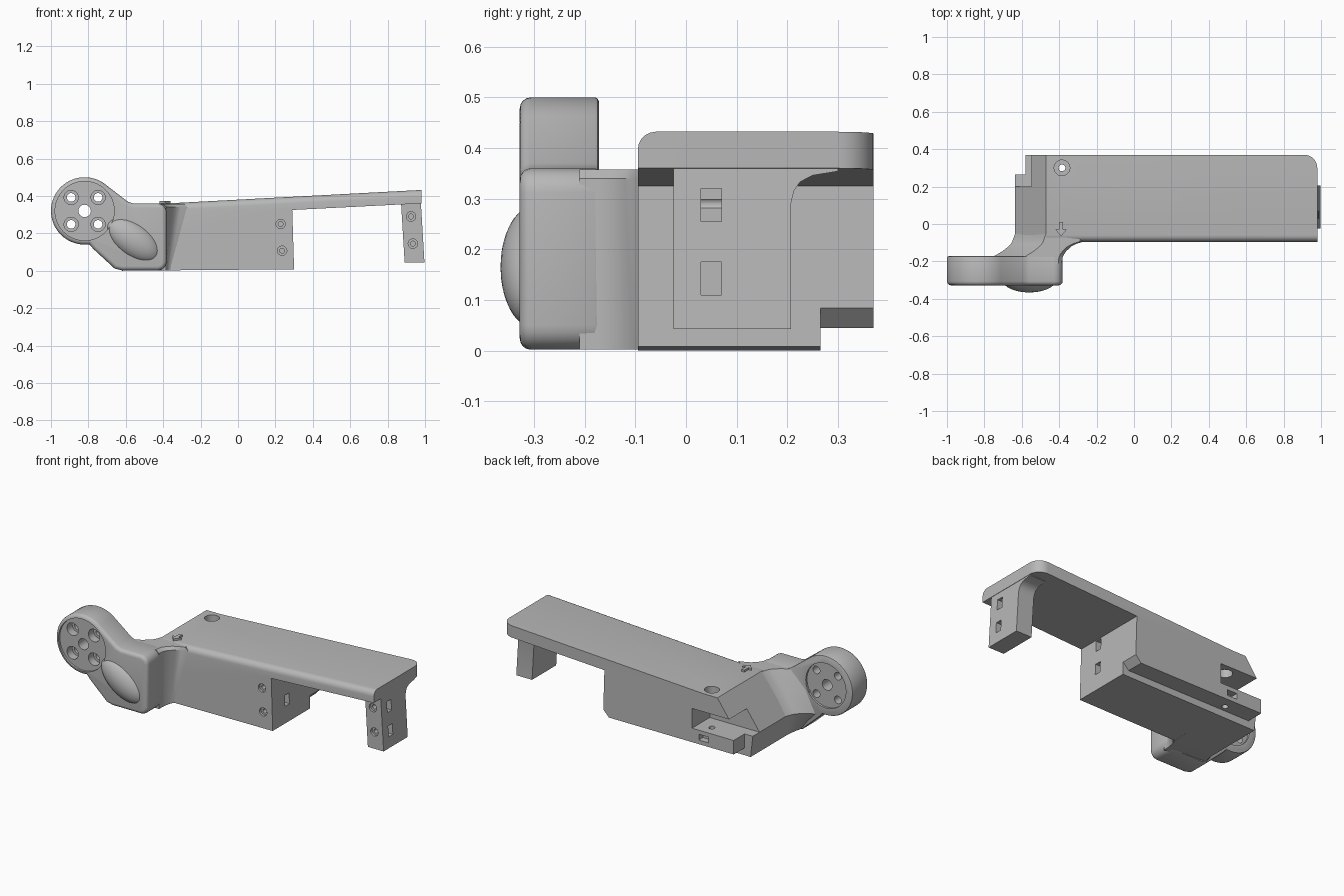
import bpy, bmesh, math
from mathutils import Matrix, Vector

if "Cube" in bpy.data.objects:
    bpy.data.objects.remove(bpy.data.objects["Cube"])

grey = bpy.data.materials.new("plain_grey")
grey.diffuse_color = (0.48, 0.48, 0.48, 1)
grey.use_nodes = True
grey.node_tree.nodes["Principled BSDF"].inputs["Base Color"].default_value = grey.diffuse_color


def finish(bm, name):
    bmesh.ops.recalc_face_normals(bm, faces=bm.faces)
    me = bpy.data.meshes.new(name)
    bm.to_mesh(me)
    bm.free()
    me.materials.append(grey)
    ob = bpy.data.objects.new(name, me)
    bpy.context.collection.objects.link(ob)
    return ob


def prism(outline, axis, lo, hi):
    """Extrude a 2D outline along x, y or z."""
    place = {"x": lambda a, b, t: (t, a, b),
             "y": lambda a, b, t: (a, t, b),
             "z": lambda a, b, t: (a, b, t)}[axis]
    bm = bmesh.new()
    f = bm.faces.new([bm.verts.new(place(a, b, lo)) for a, b in outline])
    ext = bmesh.ops.extrude_face_region(bm, geom=[f])["geom"]
    move = Vector(place(0, 0, hi - lo))
    bmesh.ops.translate(bm, vec=move, verts=[v for v in ext if isinstance(v, bmesh.types.BMVert)])
    bmesh.ops.recalc_face_normals(bm, faces=bm.faces)
    return bm


def bevel(bm, test, width, seg=5):
    edges = [e for e in bm.edges if all(test(v.co) for v in e.verts)]
    bmesh.ops.bevel(bm, geom=edges, offset=width, segments=seg, profile=0.5, affect='EDGES')


def box(x0, x1, y0, y1, z0, z1):
    return finish(prism([(x0, y0), (x1, y0), (x1, y1), (x0, y1)], "z", z0, z1), "cutter")


def rod(x, y, z, r, depth, axis="y", n=32):
    bm = bmesh.new()
    bmesh.ops.create_cone(bm, cap_ends=True, segments=n, radius1=r, radius2=r, depth=depth)
    if axis == "y":
        bmesh.ops.rotate(bm, verts=bm.verts, matrix=Matrix.Rotation(math.pi / 2, 3, 'X'))
    bmesh.ops.translate(bm, vec=(x, y, z), verts=bm.verts)
    return finish(bm, "cutter")


def cut(ob, cutters):
    for c in cutters:
        m = ob.modifiers.new("cut", 'BOOLEAN')
        m.operation, m.solver, m.object = 'DIFFERENCE', 'EXACT', c
    bpy.context.view_layer.update()
    dg = bpy.context.evaluated_depsgraph_get()
    me = bpy.data.meshes.new_from_object(ob.evaluated_get(dg))
    ob.modifiers.clear()
    ob.data = me
    for c in cutters:
        bpy.data.objects.remove(c)


def screw_holes(points, y):
    """Countersunk holes with a small inner bore on a front face."""
    out = []
    for x, z in points:
        out += [rod(x, y, z, 0.025, 0.03), rod(x, y + 0.05, z, 0.013, 0.14)]
    return out


# Main body with the long top plate
bm = prism([(-.62, 0), (.30, .008), (.29, .325), (.98, .36), (.98, .432),
            (-.38, .36), (-.47, .36), (-.635, .13)], "y", -.095, .37)
bevel(bm, lambda c: c.y < -.09 and c.z > .355 and (c.x < -.3 or c.z > .4), .035)
bevel(bm, lambda c: c.y > .36 and c.x > .97, .07, 8)
body = finish(bm, "body_and_top_plate")
step = finish(prism([(-.9, -.1), (.4, -.1), (.4, .185), (.30, .087), (.26, .045), (-.9, .045)],
                    "y", .265, .5), "cutter")
cut(body, [step,
           box(-.9, -.30, .20, .5, .13, .25),           # rear pocket
           box(-.9, -.58, .265, .5, -.1, .5),           # rear end trim
           rod(-.385, .30, .35, .042, .3, "z"),         # plate hole
           rod(-.385, .30, .1, .018, .4, "z"),
           box(-.41, -.345, .33, .5, .07, .105),
           box(.215, .4, .03, .07, .255, .32),          # nut slots
           box(.215, .4, .03, .07, .11, .175)]
    + screw_holes([(.228, .25), (.236, .107)], -.095))

# End leg with a flared rear top, leaning outward at the foot
bm = prism([(-.025, .043), (.207, .043), (.207, .29), (.213, .315), (.225, .333),
            (.25, .346), (.30, .354), (.30, .385), (-.025, .385)], "x", .872, .978)
for v in bm.verts:
    v.co.x += (.36 - v.co.z) * .06
leg = finish(bm, "end_leg")
cut(leg, [box(.915, 1.1, .03, .07, .255, .32), box(.915, 1.1, .03, .07, .11, .175)]
    + screw_holes([(.925, .29), (.935, .145)], -.025))

# Swept elbow between body and arm: (y, blend to arm, right edge at the top)
sections = [(-.21, 1, -.385), (-.18, .95, -.382), (-.165, .75, -.376), (-.145, .5, -.362),
            (-.12, .27, -.335), (-.105, .17, -.305), (-.094, .12, -.27), (-.05, 0, -.27), (.02, 0, -.27)]
body_end = [(-.62, .002), (-.635, .13), (-.555, .235), (-.47, .358)]
arm_end = [(-.655, .012), (-.77, .13), (-.71, .26), (-.60, .358)]
bm = bmesh.new()
rings = []
for y, t, xr in sections:
    pts = [(a[0] + (b[0] - a[0]) * t, a[1] + (b[1] - a[1]) * t) for a, b in zip(body_end, arm_end)]
    pts += [(xr - .02, .358), (xr, .34), (-.385 + (xr + .385) * .2, .002)]
    rings.append([bm.verts.new((x, y, z)) for x, z in pts])
for r, s in zip(rings, rings[1:]):
    for i in range(len(r)):
        j = (i + 1) % len(r)
        bm.faces.new((r[i], r[j], s[j], s[i]))
bm.faces.new(rings[0])
bm.faces.new(rings[-1])
elbow = finish(bm, "elbow")

# Arm plate with the round hub
HX, HZ, R = -.82, .32, .18
outline = [(HX + R * math.cos(math.radians(a)), HZ + R * math.sin(math.radians(a)))
           for a in range(53, 279, 5)]
outline += [(-.775, .118), (-.66, .012), (-.62, .002)]
for cx, cz, start in ((-.43, .05, -90), (-.43, .312, 0)):
    outline += [(cx + .048 * math.cos(math.radians(start + k * 18)),
                 cz + .048 * math.sin(math.radians(start + k * 18))) for k in range(6)]
outline += [(-.56, .36), (-.59, .37)]
bm = prism(outline, "y", -.328, -.172)
bevel(bm, lambda c: c.y < -.32, .022, 4)
bevel(bm, lambda c: c.y > -.175, .008, 2)
arm = finish(bm, "hub_arm")
holes = [rod(HX, -.33, HZ, .158, .03, n=64), rod(HX, -.17, HZ, .135, .03, n=64),
         rod(HX, -.25, HZ, .033, .4)]
for sx in (-1, 1):
    for sz in (-1, 1):
        x, z = HX + sx * .072, HZ + sz * .072
        holes += [rod(x, -.33, z, .038, .13), rod(x, -.25, z, .023, .4)]
cut(arm, holes)

# Smooth bulge on the arm front
bm = bmesh.new()
bmesh.ops.create_uvsphere(bm, u_segments=40, v_segments=20, radius=1)
bmesh.ops.scale(bm, vec=(.165, .068, .09), verts=bm.verts)
bmesh.ops.rotate(bm, verts=bm.verts, matrix=Matrix.Rotation(math.radians(36), 3, 'Y'))
bmesh.ops.translate(bm, vec=(-.56, -.298, .165), verts=bm.verts)
bulge = finish(bm, "front_bulge")

# Raised direction arrow on the top
arrow = finish(prism([(-.40, .01), (-.40, -.03), (-.42, -.03), (-.39, -.065), (-.36, -.03),
                      (-.38, -.03), (-.38, .01)], "z", .35, .372), "arrow_mark")

bpy.ops.object.select_all(action='DESELECT')
for ob in (body, leg, elbow, arm, bulge, arrow):
    ob.select_set(True)
bpy.context.view_layer.objects.active = body
bpy.ops.object.shade_smooth_by_angle(angle=math.radians(32))
